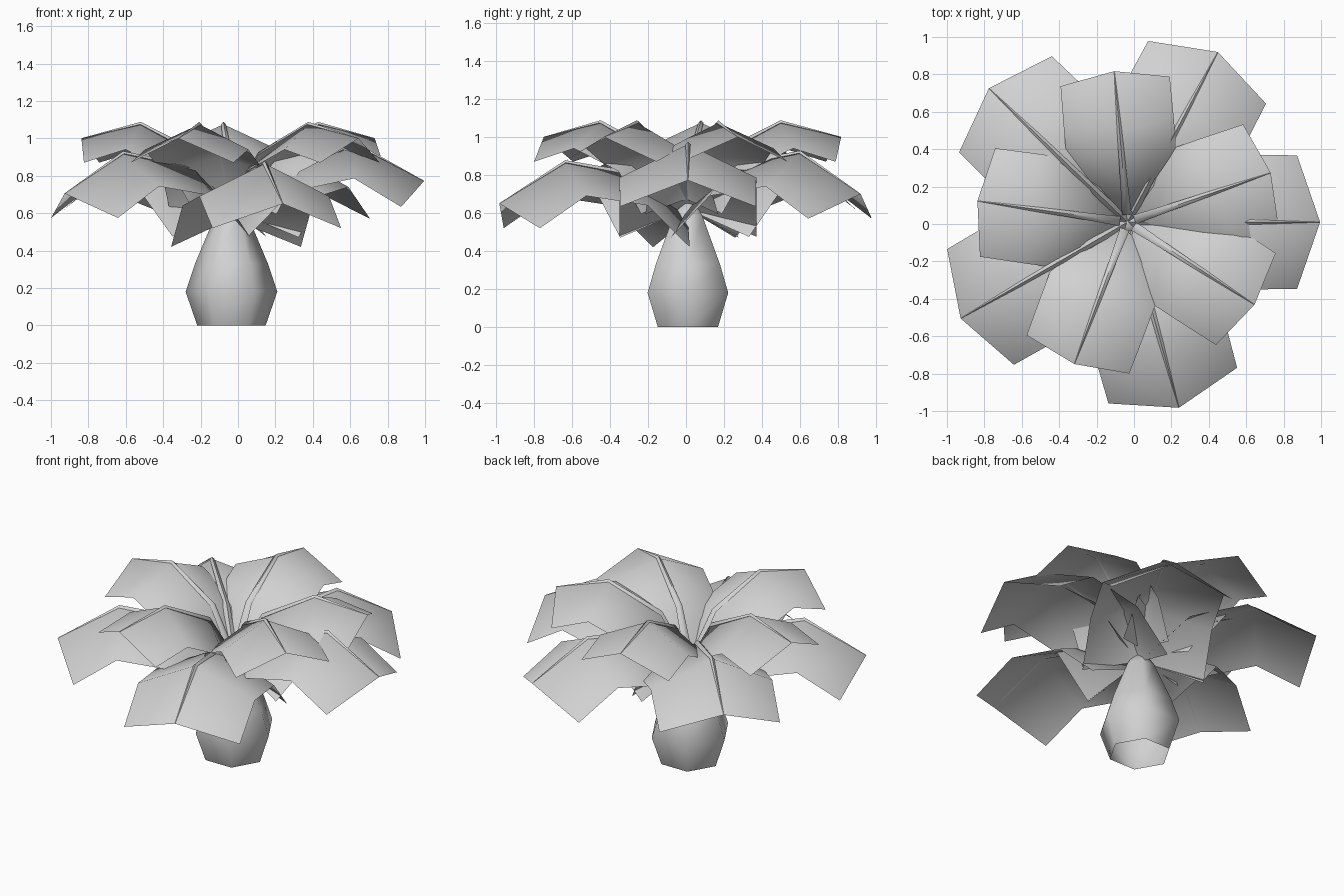
import bpy
from math import cos, sin, radians

cube = bpy.data.objects.get("Cube")
if cube:
    bpy.data.objects.remove(cube, do_unlink=True)

CENTRE = (-0.035, 0.01)

grey = bpy.data.materials.new("light_grey")
grey.use_nodes = True
grey.diffuse_color = (0.64, 0.64, 0.64, 1)
grey.node_tree.nodes["Principled BSDF"].inputs["Base Color"].default_value = (0.64, 0.64, 0.64, 1)


def loft(name, rings, closed, turn=0):
    """Skin rings of (outward, sideways, height) points, turned about the trunk axis."""
    a, n = radians(turn), len(rings[0])
    verts = [(CENTRE[0] + u * cos(a) - v * sin(a), CENTRE[1] + u * sin(a) + v * cos(a), z)
             for ring in rings for u, v, z in ring]
    faces = []
    for r in range(len(rings) - 1):
        for i in range(n if closed else n - 1):
            j = (i + 1) % n
            faces.append((r * n + i, r * n + j, r * n + n + j, r * n + n + i))
    mesh = bpy.data.meshes.new(name)
    mesh.from_pydata(verts, [], faces)
    mesh.materials.append(grey)
    mesh.shade_smooth()
    mesh.set_sharp_from_angle(angle=radians(65))
    obj = bpy.data.objects.new(name, mesh)
    bpy.context.collection.objects.link(obj)


def leaf(name, turn, spine, edge, shift=0, lift=0):
    """Wide arched blade with a tapering midrib; shift raises it all, lift its outer end."""
    spine = [(u, z + shift + lift * u) for u, z in spine]
    edge = [(u, v, z + shift + lift * u) for u, v, z in edge]
    blade = [[(eu, -ev, ez), (u, 0, z), (eu, ev, ez)]
             for (u, z), (eu, ev, ez) in zip(spine, edge)]
    loft(name + "_blade", blade, False, turn)
    stalk = [[(u, -w, z), (u, 0, z - w * 0.5), (u, w, z), (u, 0, z + w)]
             for (u, z), w in zip(spine, (0.026, 0.021, 0.013, 0.001))]
    loft(name + "_midrib", stalk, True, turn)


# Bulbous six-sided trunk, open underneath
profile = [(0.183, 0), (0.245, 0.18), (0.195, 0.33), (0.09, 0.58), (0.045, 0.65), (0.001, 0.65)]
trunk_rings = [[(r * cos(radians(60 * i)), r * sin(radians(60 * i)), z) for i in range(6)]
               for r, z in profile]
loft("trunk", trunk_rings, True)

# Leaf shapes: spine (outward, height) and edge (outward, sideways, height)
upper_spine = [(0.04, 0.68), (0.17, 0.905), (0.49, 1.075), (0.81, 1.0)]
upper_edge = [(0.155, 0.29, 0.595), (0.28, 0.295, 0.82), (0.53, 0.295, 0.94), (0.755, 0.293, 0.87)]
lower_spine = [(0.0, 0.57), (0.23, 0.785), (0.67, 0.865), (1.03, 0.65)]
lower_edge = [(0.09, 0.36, 0.42), (0.32, 0.36, 0.64), (0.655, 0.36, 0.69), (0.907, 0.357, 0.52)]

# Upper ring
for i, turn in enumerate((19, 95, 172, 249.5, 327)):
    leaf(f"upper_leaf_{i + 1}", turn, upper_spine, upper_edge)

# Lower ring, each leaf set at its own height and droop
lower_ring = ((0, 0.05, 0.07), (62, 0.05, 0), (136, 0.05, 0.05), (210, 0.05, 0.005), (285.5, 0, 0))
for i, (turn, shift, lift) in enumerate(lower_ring):
    leaf(f"lower_leaf_{i + 1}", turn, lower_spine, lower_edge, shift, lift)
